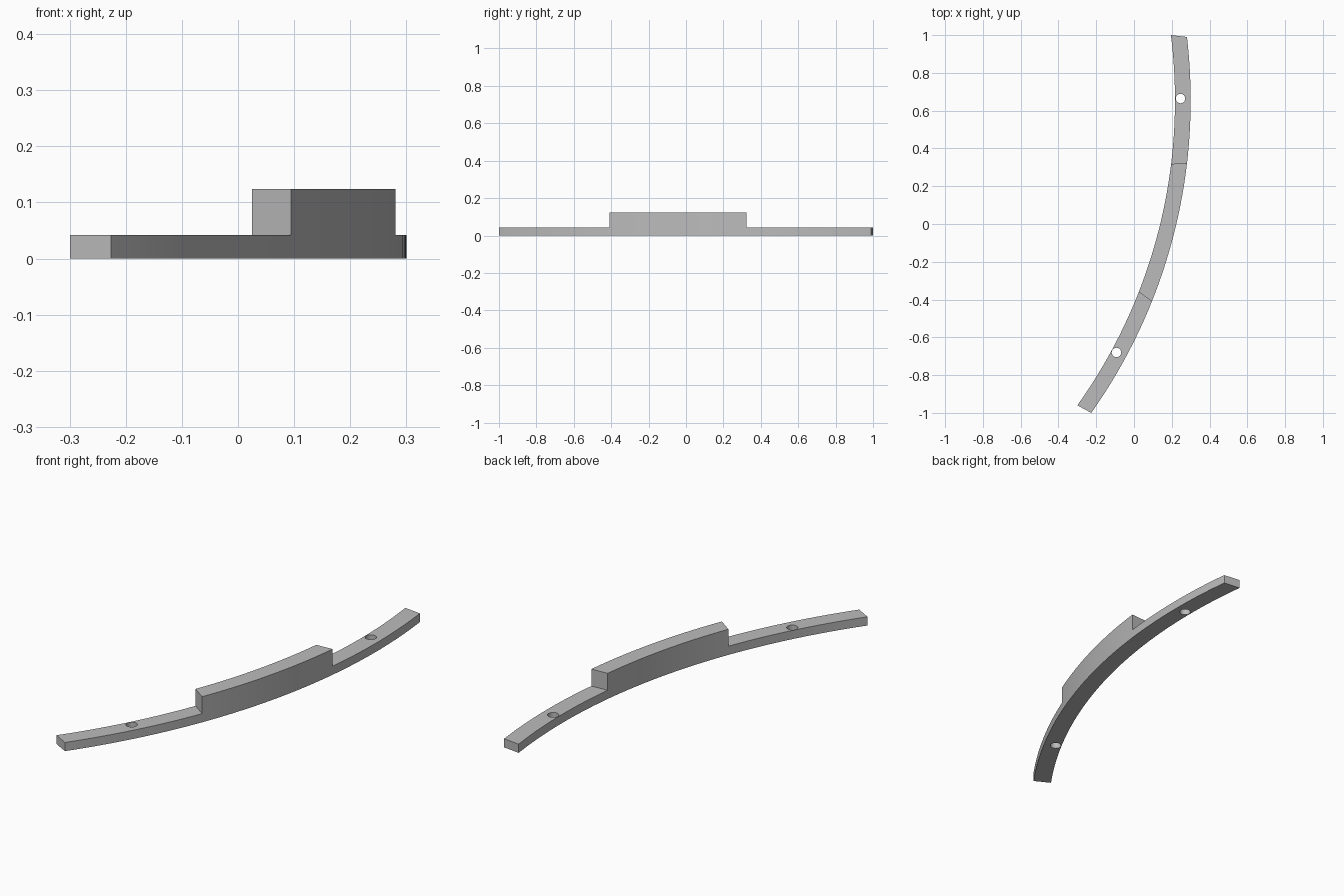
import bpy, bmesh, math

if "Cube" in bpy.data.objects:
    bpy.data.objects.remove(bpy.data.objects["Cube"], do_unlink=True)

CX, CY = -2.565, 0.655            # centre of the arc
R_IN, R_OUT = 2.782, 2.865        # inner and outer radius
BASE_H, BLOCK_H = 0.042, 0.124
# y of the inner and outer corner at each cut across the strip
CUTS = [(-0.96, -1.0), (-0.36, -0.41), (0.318, 0.323), (1.0, 0.99)]
STEPS = [14, 16, 14]
HOLES = [(0.246, 0.664), (-0.093, -0.68)]
HOLE_R = 0.025

grey = bpy.data.materials.new("grey")
grey.use_nodes = True
grey.diffuse_color = (0.5, 0.5, 0.5, 1)
grey.node_tree.nodes["Principled BSDF"].inputs["Base Color"].default_value = (0.5, 0.5, 0.5, 1)


def arc_point(radius, angle):
    return (CX + radius * math.cos(angle), CY + radius * math.sin(angle), 0)


def raise_faces(bm, faces, height):
    """Extrude faces straight up and return the new top faces."""
    geom = bmesh.ops.extrude_face_region(bm, geom=faces, use_keep_orig=False)["geom"]
    bmesh.ops.translate(bm, vec=(0, 0, height),
                        verts=[g for g in geom if isinstance(g, bmesh.types.BMVert)])
    return [g for g in geom if isinstance(g, bmesh.types.BMFace)]


# Angles of the cross lines along the strip
cuts = [(math.asin((yi - CY) / R_IN), math.asin((yo - CY) / R_OUT)) for yi, yo in CUTS]
lines = [cuts[0]]
for (a, b), (c, d), n in zip(cuts, cuts[1:], STEPS):
    lines += [(a + (c - a) * i / n, b + (d - b) * i / n) for i in range(1, n + 1)]

# Curved strip, with the raised middle block extruded from it
bm = bmesh.new()
rows = [(bm.verts.new(arc_point(R_IN, a)), bm.verts.new(arc_point(R_OUT, b))) for a, b in lines]
strip = [bm.faces.new((p[0], p[1], q[1], q[0])) for p, q in zip(rows, rows[1:])]
y_of = lambda f: f.calc_center_median().y
bottom = bmesh.ops.duplicate(bm, geom=strip)["geom"]
bmesh.ops.reverse_faces(bm, faces=[g for g in bottom if isinstance(g, bmesh.types.BMFace)])
top = sorted(raise_faces(bm, strip, BASE_H), key=y_of)
raise_faces(bm, top[STEPS[0]:STEPS[0] + STEPS[1]], BLOCK_H - BASE_H)
bmesh.ops.remove_doubles(bm, verts=bm.verts, dist=1e-5)
bmesh.ops.recalc_face_normals(bm, faces=bm.faces)
mesh = bpy.data.meshes.new("curved_bracket")
bm.to_mesh(mesh)
bm.free()
mesh.materials.append(grey)
bracket = bpy.data.objects.new("curved_bracket", mesh)
bpy.context.collection.objects.link(bracket)

# Screw holes through both ends
for x, y in HOLES:
    bpy.ops.mesh.primitive_cylinder_add(vertices=32, radius=HOLE_R, depth=0.3, location=(x, y, 0))
    cutter = bpy.context.object
    cutter.name = "hole_cutter"
    cutter.hide_render = True
    cutter.data.materials.append(grey)
    mod = bracket.modifiers.new("hole", "BOOLEAN")
    mod.operation = "DIFFERENCE"
    mod.solver = "EXACT"
    mod.object = cutter
    bpy.context.view_layer.objects.active = bracket
    bpy.ops.object.modifier_apply(modifier=mod.name)
    bpy.data.objects.remove(cutter, do_unlink=True)

bpy.ops.object.select_all(action="DESELECT")
bracket.select_set(True)
bpy.context.view_layer.objects.active = bracket
bpy.ops.object.shade_smooth_by_angle(angle=math.radians(30))
